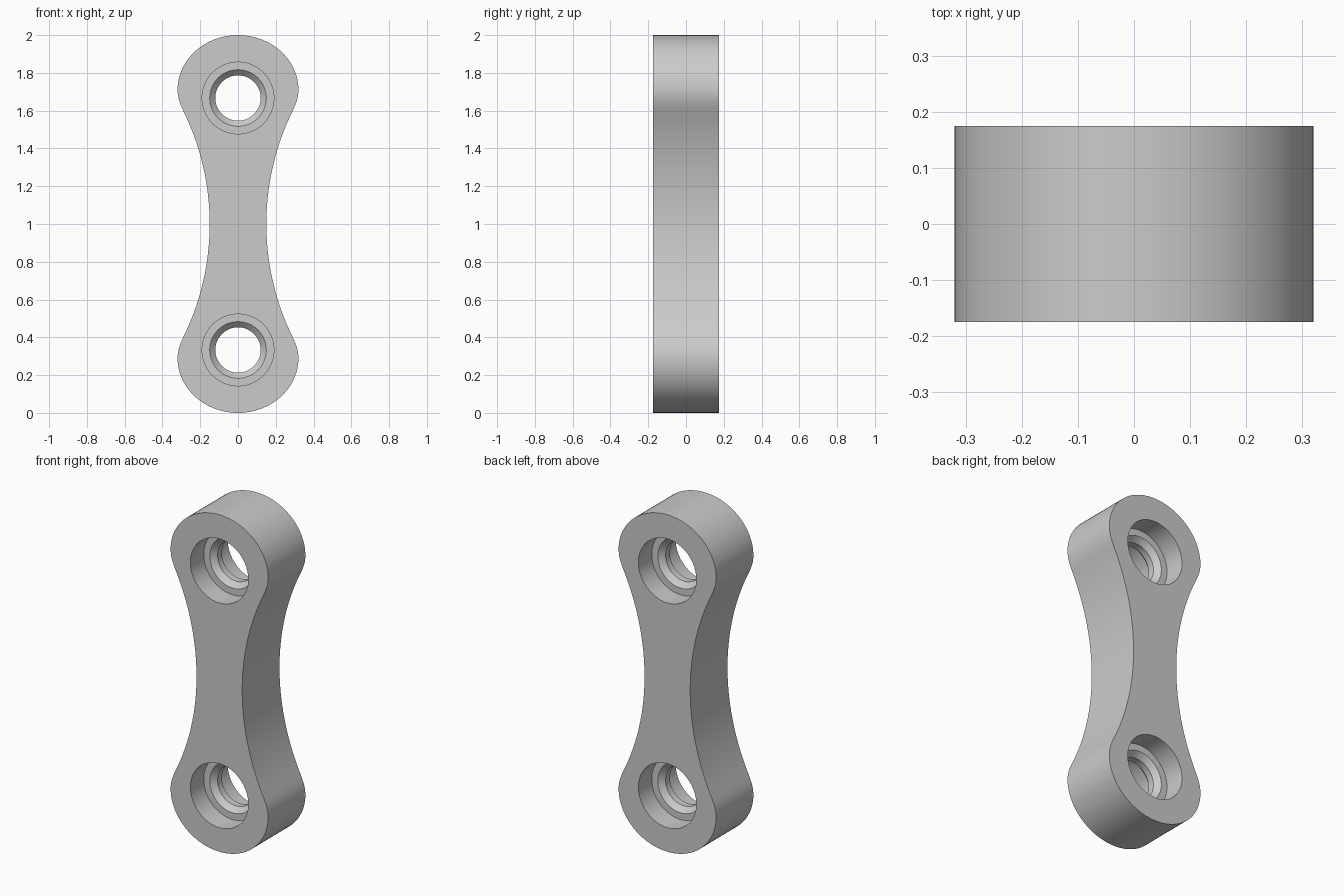
import bpy, bmesh, math
from mathutils import Vector
from mathutils.geometry import interpolate_bezier

if "Cube" in bpy.data.objects:
    bpy.data.objects.remove(bpy.data.objects["Cube"])

HALF_DEPTH = 0.175
HOLE_HEIGHTS = (0.333, 1.667)

grey = bpy.data.materials.new("plain grey")
grey.use_nodes = True
grey.diffuse_color = (0.6, 0.6, 0.6, 1)
grey.node_tree.nodes["Principled BSDF"].inputs["Base Color"].default_value = (0.6, 0.6, 0.6, 1)


def make_object(name, bm):
    bmesh.ops.recalc_face_normals(bm, faces=bm.faces)
    mesh = bpy.data.meshes.new(name)
    bm.to_mesh(mesh)
    bm.free()
    mesh.materials.append(grey)
    obj = bpy.data.objects.new(name, mesh)
    bpy.context.collection.objects.link(obj)
    return obj


def bezier(*points, steps):
    return [tuple(p) for p in interpolate_bezier(*[Vector(p) for p in points], steps)]


# Quarter outline (x, height above the middle): rounded end, shoulder, concave waist
waist, joint_x, joint_z = 0.15, 0.29, 0.6
rise = joint_x - waist
radius = (joint_z ** 2 + rise ** 2) / (2 * rise)
sweep = math.asin(joint_z / radius)
end = bezier((0, 1), (0.177, 1), (0.32, 0.87), (0.32, 0.71), steps=25)
shoulder = bezier((0.32, 0.71), (0.32, 0.67), (0.307, 0.636), (joint_x, joint_z), steps=9)
arc = [(waist + radius * (1 - math.cos(a)), radius * math.sin(a))
       for a in (sweep * (1 - i / 20) for i in range(21))]
quarter = end + shoulder[1:] + arc[1:]

# Mirror the quarter down, then across
right = quarter + [(x, -z) for x, z in reversed(quarter[:-1])]
outline = right + [(-x, z) for x, z in reversed(right[1:-1])]

# Link body
bm = bmesh.new()
face = bm.faces.new([bm.verts.new((x, -HALF_DEPTH, z + 1)) for x, z in outline])
sides = bmesh.ops.extrude_face_region(bm, geom=[face])
bmesh.ops.translate(bm, vec=(0, 2 * HALF_DEPTH, 0),
                    verts=[v for v in sides["geom"] if isinstance(v, bmesh.types.BMVert)])
link = make_object("link_body", bm)


# Stepped bore: counterbore, flat ledge, chamfer and through hole, the same from both faces
def bore_cutter(height):
    half = [(0, 0.25), (0.19, 0.25), (0.19, 0.05), (0.15, 0.05), (0.12, 0.02)]
    profile = half + [(r, -y) for r, y in reversed(half)]
    bm = bmesh.new()
    verts = [bm.verts.new((r, y, height)) for r, y in profile]
    edges = [bm.edges.new(pair) for pair in zip(verts, verts[1:])]
    bmesh.ops.spin(bm, geom=verts + edges, cent=(0, 0, height), axis=(0, 1, 0),
                   angle=math.tau, steps=64, use_merge=True)
    bmesh.ops.remove_doubles(bm, verts=bm.verts, dist=0.0001)
    cutter = make_object("bore_cutter", bm)
    cutter.hide_render = True
    return cutter


bpy.context.view_layer.objects.active = link
link.select_set(True)
for height in HOLE_HEIGHTS:
    cutter = bore_cutter(height)
    cut = link.modifiers.new("bore", "BOOLEAN")
    cut.operation = "DIFFERENCE"
    cut.solver = "EXACT"
    cut.object = cutter
    bpy.ops.object.modifier_apply(modifier=cut.name)
    bpy.data.objects.remove(cutter)

bpy.ops.object.shade_smooth_by_angle(angle=math.radians(25))
